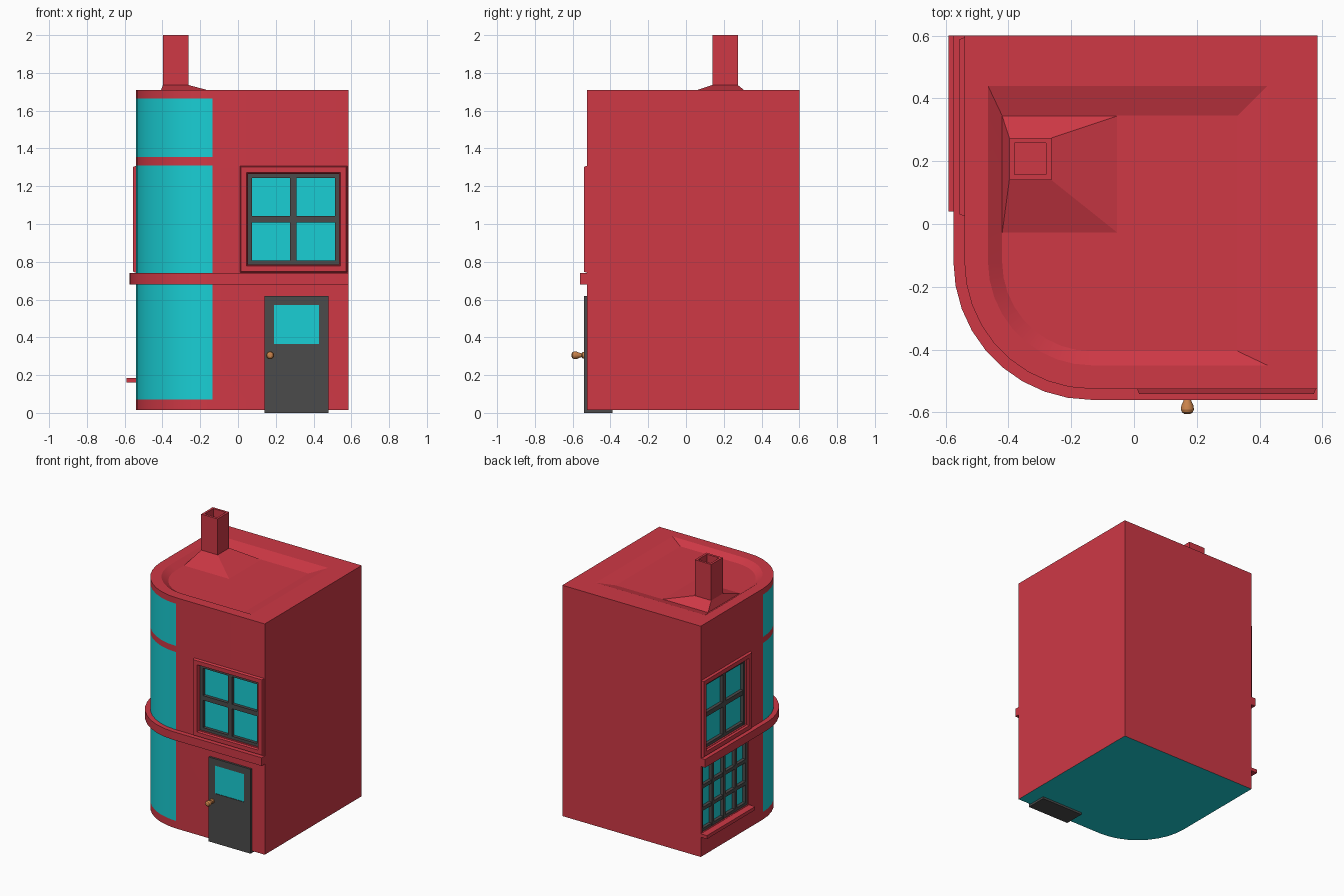
import bpy, bmesh, math
from mathutils import Vector

if "Cube" in bpy.data.objects:
    bpy.data.objects.remove(bpy.data.objects["Cube"])


def material(name, rgb):
    m = bpy.data.materials.new(name)
    m.diffuse_color = (*rgb, 1)
    m.use_nodes = True
    m.node_tree.nodes["Principled BSDF"].inputs["Base Color"].default_value = m.diffuse_color
    return m


RED = material("red_wall", (0.62, 0.04, 0.06))
CYAN = material("cyan_glass", (0.01, 0.62, 0.66))
DARK = material("dark_frame", (0.07, 0.07, 0.07))
BRASS = material("brass", (0.60, 0.23, 0.07))
L, R, F, B, RAD, SEG = -0.54, 0.585, -0.525, 0.60, 0.405, 9


def finish(name, bm, mats, smooth=False):
    bmesh.ops.recalc_face_normals(bm, faces=bm.faces)
    me = bpy.data.meshes.new(name)
    bm.to_mesh(me)
    bm.free()
    for m in mats:
        me.materials.append(m)
    ob = bpy.data.objects.new(name, me)
    bpy.context.collection.objects.link(ob)
    if smooth:
        activate(ob)
        bpy.ops.object.shade_smooth_by_angle(angle=math.radians(25))
    return ob


def activate(ob):
    bpy.ops.object.select_all(action='DESELECT')
    ob.select_set(True)
    bpy.context.view_layer.objects.active = ob


def loft(name, loops, mats, close_ring=False, smooth=False, pick=None):
    """Bridge successive closed loops; cap the ends or join them into a ring."""
    bm = bmesh.new()
    rows = [[bm.verts.new(p) for p in loop] for loop in loops]
    n = len(rows[0])
    pairs = list(zip(rows, rows[1:])) + ([(rows[-1], rows[0])] if close_ring else [])
    for k, (a, b) in enumerate(pairs):
        for i in range(n):
            j = (i + 1) % n
            f = bm.faces.new((a[i], a[j], b[j], b[i]))
            f.material_index = pick(k, i) if pick else 0
    if not close_ring:
        f = bm.faces.new(rows[0])
        f.material_index = pick(-1, 0) if pick else 0
        bm.faces.new(rows[-1])
    return finish(name, bm, mats, smooth)


def rect(x0, x1, y0, y1, z):
    return [(x0, y0, z), (x1, y0, z), (x1, y1, z), (x0, y1, z)]


def box(name, lo, hi, mat):
    return loft(name, [rect(lo[0], hi[0], lo[1], hi[1], z) for z in (lo[2], hi[2])], [mat])


def arc(off):
    """Rounded front-left corner, running from the left wall to the front wall."""
    r = RAD - off
    return [(L + RAD - r * math.cos(t), F + RAD - r * math.sin(t))
            for t in (math.pi / 2 * i / SEG for i in range(SEG + 1))]


def plan(z, off=0, far=0):
    pts = arc(off) + [(R - far, F + off), (R - far, B - far), (L + off, B - far)]
    return [(x, y, z) for x, y in pts]


# wall coordinates: u along wall, d outward, v up; the left wall mirrors the front
def wall(side, u, d, v):
    return Vector((u, F - d, v)) if side == "front" else Vector((L - d, u + 0.015, v))


def wall_box(name, side, u0, u1, d0, d1, v0, v1, mat):
    p, q = wall(side, u0, d0, v0), wall(side, u1, d1, v1)
    return box(name, [min(a, b) for a, b in zip(p, q)], [max(a, b) for a, b in zip(p, q)], mat)


def cut(ob, cutter):
    m = ob.modifiers.new("opening", 'BOOLEAN')
    m.operation, m.solver, m.object = 'DIFFERENCE', 'EXACT', cutter
    cutter.hide_render = True
    activate(ob)
    bpy.ops.object.modifier_apply(modifier=m.name)
    bpy.data.objects.remove(cutter)


# building shell with curved corner glazing and sunken roof
levels = [0.015, 0.07, 1.31, 1.355, 1.665, 1.71]
loops = [plan(z) for z in levels] + [plan(1.71, 0.075, 0.16), plan(1.68, 0.12, 0.255)]
body = loft("building_body", loops, [RED, CYAN],
            pick=lambda k, i: int(k == -1 or (k in (1, 3) and i < SEG)))


def window(name, side, u0, u1, v0, v1, cols, rows, edge, bar, d0, d1):
    """Cut a recess and fill it with a pane and a grid of bars."""
    cut(body, wall_box(name + "_cutter", side, u0, u1, -0.045, 0.05, v0, v1, RED))
    wall_box(name + "_glass", side, u0, u1, -0.044, d0 + 0.006, v0, v1, CYAN)
    for c in range(cols + 1):
        w = edge if c in (0, cols) else bar
        u = u0 + w / 2 if c == 0 else u1 - w / 2 if c == cols else u0 + (u1 - u0) * c / cols
        wall_box(f"{name}_upright_{c}", side, u - w / 2, u + w / 2, d0, d1, v0, v1, DARK)
    for r in range(rows + 1):
        w = edge if r in (0, rows) else bar
        v = v0 + w / 2 if r == 0 else v1 - w / 2 if r == rows else v0 + (v1 - v0) * r / rows
        wall_box(f"{name}_crossbar_{r}", side, u0, u1, d0, d1 - 0.001, v - w / 2, v + w / 2, DARK)


# upper windows with bevelled surrounds, on the front and left walls
for side in ("front", "left"):
    window(side + "_upper_window", side, 0.052, 0.535, 0.785, 1.265, 2, 2, 0.022, 0.034, -0.042, -0.012)
    ring = []
    for ins, d in ((0, 0), (0.006, 0.016), (0.036, 0.016), (0.043, -0.01)):
        a, b, c, e = 0.01 + ins, 0.579 - ins, 0.742 + ins, 1.308 - ins
        ring.append([wall(side, u, d, v) for u, v in ((a, c), (b, c), (b, e), (a, e))])
    loft(side + "_window_surround", ring, [RED], close_ring=True)

# large lower shop window and its sill
window("left_lower_window", "left", 0.03, 0.567, 0.187, 0.678, 4, 3, 0.022, 0.026, -0.038, -0.008)
box("lower_window_sill", (-0.59, 0.04, 0.16), (L + 0.002, B, 0.185), RED)
activate(body)
bpy.ops.object.shade_smooth_by_angle(angle=math.radians(14))

# string course wrapping the left and front walls
outer = [(L - 0.035, B)] + arc(-0.035) + [(R, F - 0.035)]
inner = [(L + 0.003, B)] + arc(0.003) + [(R, F + 0.003)]
loft("string_course", [[(x, y, z) for x, y in outer + inner[::-1]] for z in (0.68, 0.74)],
     [RED], smooth=True)

# front door with recessed pane
door = box("front_door", (0.14, -0.54, 0.0), (0.48, -0.39, 0.62), DARK)
cut(door, box("door_cutter", (0.19, -0.6, 0.365), (0.428, -0.532, 0.57), DARK))
box("door_pane", (0.188, -0.536, 0.363), (0.43, -0.529, 0.572), CYAN)

# turned door knob
profile = [(0.017, -0.538), (0.016, -0.547), (0.010, -0.553), (0.012, -0.562),
           (0.019, -0.577), (0.021, -0.590), (0.017, -0.600), (0.009, -0.605)]
loft("door_knob", [[(0.17 + r * math.cos(a), y, 0.305 + r * math.sin(a))
                    for a in (math.tau * i / 16 for i in range(16))] for r, y in profile],
     [BRASS], smooth=True)

# chimney: flared base, square stack and hollow flue
loft("chimney", [rect(-0.42, -0.05, -0.03, 0.345, 1.679),
                 rect(-0.397, -0.263, 0.14, 0.274, 1.736),
                 rect(-0.397, -0.263, 0.14, 0.274, 2.0),
                 rect(-0.380, -0.280, 0.158, 0.258, 2.0),
                 rect(-0.380, -0.280, 0.158, 0.258, 1.76)], [RED])
